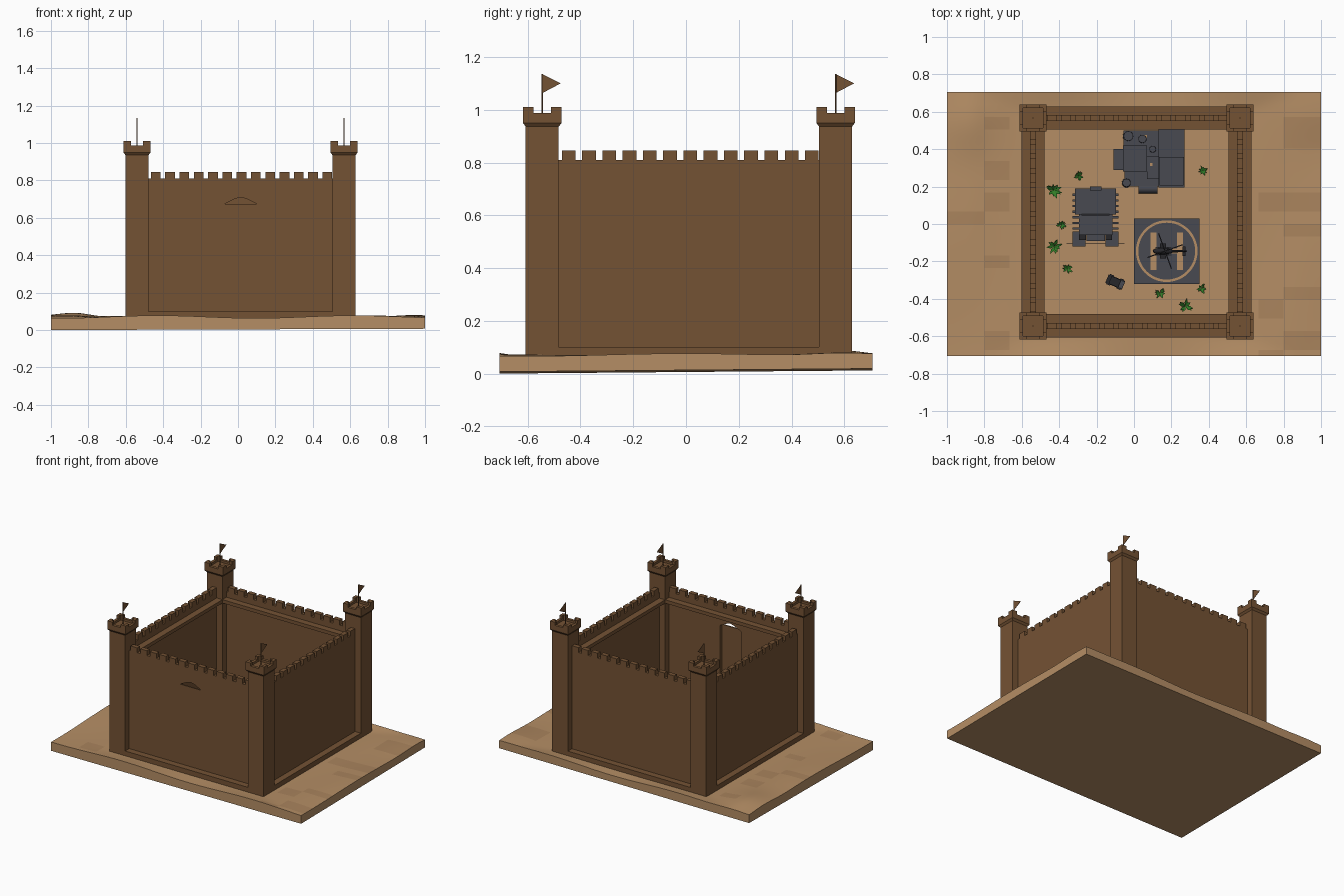
import bpy, bmesh, math, random
from math import sin, cos, pi, exp, floor
from mathutils import Vector, Matrix

cube = bpy.data.objects.get("Cube")
if cube:
    bpy.data.objects.remove(cube)
rng = random.Random(4)


def material(name, r, g, b):
    m = bpy.data.materials.new(name)
    m.use_nodes = True
    m.diffuse_color = (r, g, b, 1)
    m.node_tree.nodes["Principled BSDF"].inputs["Base Color"].default_value = (r, g, b, 1)
    return m


SAND = material("sand", .46, .27, .13)
DARK_SAND = material("dark sand", .4, .23, .11)
STONE = material("brown stone", .175, .085, .034)
GRAY = material("slate gray", .065, .067, .082)
BLACK = material("charcoal", .02, .02, .024)
GREEN = material("leaf green", .03, .2, .02)


def finish(name, bm, *mats):
    bmesh.ops.recalc_face_normals(bm, faces=bm.faces)
    mesh = bpy.data.meshes.new(name)
    bm.to_mesh(mesh)
    bm.free()
    ob = bpy.data.objects.new(name, mesh)
    bpy.context.collection.objects.link(ob)
    for m in mats:
        mesh.materials.append(m)
    return ob


def add_box(bm, x0, x1, y0, y1, z0, z1):
    mid = Vector((x0 + x1, y0 + y1, z0 + z1)) / 2
    size = Matrix.Diagonal((x1 - x0, y1 - y0, z1 - z0, 1))
    bmesh.ops.create_cube(bm, size=1, matrix=Matrix.Translation(mid) @ size)


def boxes(name, mat, *items):
    bm = bmesh.new()
    for item in items:
        add_box(bm, *item)
    return finish(name, bm, mat)


def prism(name, mat, points, offset):
    bm = bmesh.new()
    face = bm.faces.new([bm.verts.new(p) for p in points])
    ext = bmesh.ops.extrude_face_region(bm, geom=[face], use_keep_orig=True)
    bmesh.ops.translate(bm, vec=offset, verts=[v for v in ext["geom"] if isinstance(v, bmesh.types.BMVert)])
    return finish(name, bm, mat)


def cone(name, mat, loc, r1, r2, depth, sides=16, rot=(0, 0, 0)):
    bm = bmesh.new()
    bmesh.ops.create_cone(bm, cap_ends=True, segments=sides, radius1=r1, radius2=r2, depth=depth)
    ob = finish(name, bm, mat)
    ob.location, ob.rotation_euler = loc, rot
    return ob


def smooth(ob):
    bpy.ops.object.select_all(action="DESELECT")
    ob.select_set(True)
    bpy.context.view_layer.objects.active = ob
    bpy.ops.object.shade_smooth_by_angle()


# Sandy ground slab with dunes outside the walls
def height(x, y):
    edge = min(1, max(0, (abs(x - .015) - .62) / .25, (abs(y) - .62) / .09))
    wave = .006 + .008 * sin(6 * x + 1) * cos(5 * y)
    left = .028 * exp(-((x + .88) ** 2 + (y - .55) ** 2) / .03)
    right = .013 * exp(-((x - 1) ** 2 + (y - .6) ** 2) / .03)
    return .065 + edge * (wave + left + right)


bm = bmesh.new()
bmesh.ops.create_grid(bm, x_segments=60, y_segments=42, size=1)
for v in bm.verts:
    v.co.y *= .707
    v.co.z = height(v.co.x, v.co.y)
shade = {}
for f in bm.faces:
    c = f.calc_center_median()
    tile = (floor(c.x * 5), floor(c.y * 12))
    dark = shade.setdefault(tile, rng.random() < .2)
    f.material_index = int(dark and abs(c.x) > .66)
rim = [e for e in bm.edges if e.is_boundary]
skirt = bmesh.ops.extrude_edge_only(bm, edges=rim)["geom"]
for v in skirt:
    if isinstance(v, bmesh.types.BMVert):
        v.co.z = .0095 + .0035 * v.co.x + .0085 * v.co.y
for f in skirt:
    if isinstance(f, bmesh.types.BMFace):
        f.material_index = 0
bmesh.ops.edgeloop_fill(bm, edges=[e for e in bm.edges if e.is_boundary])
smooth(finish("ground", bm, SAND, DARK_SAND))

# Corner towers with battlement caps and pennants
LEFT, RIGHT, FRONT, BACK = -.54, .567, -.545, .567
HALF, CAP, THIN = .0625, .073, .016
for x in (LEFT, RIGHT):
    for y in (FRONT, BACK):
        place = ("left" if x > 0 else "right") + ("_front" if y < 0 else "_back")
        boxes("tower_" + place, STONE, (x - HALF, x + HALF, y - HALF, y + HALF, .03, .945))
        cone("corbel_" + place, STONE, (x, y, .943), HALF * 2 ** .5, CAP * 2 ** .5, .014, 4, (0, 0, pi / 4))
        cap = [(x - CAP, x + CAP, y - CAP, y + CAP, .95, .972)]
        for s in (-1, 1):
            for t in (-1, 1):
                for a, b in ((.04, .02), (.02, .04)):
                    xs = sorted((x + s * CAP, x + s * (CAP - a)))
                    ys = sorted((y + t * CAP, y + t * (CAP - b)))
                    cap.append((*xs, *ys, .97, 1.01))
            xs = sorted((x + s * CAP, x + s * (CAP - .02)))
            ys = sorted((y + s * CAP, y + s * (CAP - .02)))
            cap.append((*xs, y - .04, y + .04, .97, .988))
            cap.append((x - .04, x + .04, *ys, .97, .988))
        boxes("battlement_" + place, STONE, *cap)
        cone("flagpole_" + place, STONE, (x, y, 1.05), .003, .003, .17, 8)
        prism("pennant_" + place, STONE, [(x - .001, y, 1.135), (x - .001, y, 1.063), (x - .001, y + .07, 1.1)], (.002, 0, 0))

# Curtain walls: plinth, thin wall, inner walkway and merlons
DOOR0, DOOR1, SILL, PEAK = -.07, .1, .675, .71


def curtain(name, along_x, line, inward):
    a, b = (LEFT, RIGHT) if along_x else (FRONT, BACK)
    a, b = a + HALF, b - HALF

    def span(u0, u1, v0, v1, z0, z1):
        v0, v1 = sorted((line + inward * v0, line + inward * v1))
        return (u0, u1, v0, v1, z0, z1) if along_x else (v0, v1, u0, u1, z0, z1)

    step = (b - a) / 12.85
    merlons = [span(a + .012 + i * step, a + .064 + i * step, -THIN, THIN, .808, .845) for i in range(13)]
    boxes(name + "_merlons", STONE, *merlons)
    boxes(name + "_plinth", STONE, span(a, b, -HALF, HALF, .03, .1))
    boxes(name + "_walkway", STONE, span(a, b, THIN, HALF, .745, .77))
    if name == "front_wall":
        y = line - THIN
        outline = [(a, .1), (a, .81), (b, .81), (b, .1), (DOOR1, .1), (DOOR1, SILL), (.045, .702),
                   (.015, PEAK), (-.015, .702), (DOOR0, SILL), (DOOR0, .1)]
        prism(name, STONE, [(u, y, z) for u, z in outline], (0, 2 * THIN, 0))
        boxes("gate_panel", STONE, span(DOOR0, DOOR1, -THIN, -THIN / 2, .1, SILL))
    else:
        boxes(name, STONE, span(a, b, -THIN, THIN, .1, .81))


curtain("front_wall", True, FRONT, 1)
curtain("back_wall", True, BACK, -1)
curtain("right_wall", False, LEFT, 1)
curtain("left_wall", False, RIGHT, -1)

# Helipad with painted ring and bars
G = .062
PX, PY = .175, -.145
boxes("helipad", GRAY, (0, .35, PY - .175, PY + .175, G, .085))
bm = bmesh.new()
rings = [[bm.verts.new((PX + r * cos(i * pi / 24), PY + r * sin(i * pi / 24), z)) for i in range(48)]
         for r, z in ((.165, .085), (.165, .087), (.152, .087), (.152, .085))]
for ra, rb in zip(rings, rings[1:] + rings[:1]):
    for i in range(48):
        j = (i + 1) % 48
        bm.faces.new((ra[i], ra[j], rb[j], rb[i]))
finish("helipad_ring", bm, SAND)
boxes("helipad_bars", SAND, *[(x - .016, x + .016, PY - .1, PY + .1, .085, .087) for x in (PX - .07, PX + .07)],
      (PX - .054, PX + .054, PY - .014, PY + .014, .085, .087))

# Helicopter
bm = bmesh.new()
bmesh.ops.create_uvsphere(bm, u_segments=16, v_segments=10, radius=1,
                          matrix=Matrix.Translation((.155, PY, .118)) @ Matrix.Diagonal((.055, .018, .02, 1)))
smooth(finish("helicopter_body", bm, BLACK))
cone("helicopter_tail", BLACK, (.225, PY, .123), .009, .004, .11, 8, (0, pi / 2, 0))
boxes("helicopter_fittings", BLACK, (.268, .284, PY - .002, PY + .002, .118, .15),
      (.258, .276, PY - .025, PY + .025, .122, .125), (.14, .17, PY - .04, PY + .04, .112, .116),
      (.162, .17, PY - .004, PY + .004, .13, .147),
      *[(.115, .2, PY + s - .003, PY + s + .003, .087, .092) for s in (-.02, .02)],
      *[(x, x + .005, PY - .02, PY + .02, .09, .108) for x in (.13, .18)])
for i in range(4):
    blade = boxes("rotor_blade", BLACK, (0, .1, -.003, .003, 0, .003))
    blade.location = (.166, PY, .146)
    blade.rotation_euler.z = .35 + i * pi / 2

# Factory block with hall, annex, tanks and stacks
boxes("factory_hall", GRAY, (.13, .27, .355, .505, G, .2), (.14, .262, .2, .355, G, .17),
      (.13, .14, .195, .36, G, .18), (.262, .27, .195, .36, G, .18), (.13, .27, .195, .205, G, .18))
boxes("factory_annex", GRAY, (-.055, .13, .36, .5, G, .16), (-.06, .07, .28, .42, G, .18),
      (-.11, -.06, .29, .4, G, .11), (-.05, .13, .2, .29, G, .12), (.07, .13, .24, .36, G, .14))
for x, y, r, z in ((-.04, .22, .025, .15), (-.03, .47, .03, .18), (.045, .455, .025, .19), (.1, .4, .02, .2)):
    smooth(cone("factory_stack", GRAY, (x, y, (z + G) / 2), r, r * .85, z - G))
smooth(cone("factory_tank", GRAY, (.075, .19, .09), .026, .026, .1, 16, (0, pi / 2, 0)))
boxes("factory_roof_lights", SAND, (.04, .07, .46, .475, .16, .165), (.085, .1, .31, .325, .14, .145))

# Barracks block with ribbed sides and two front bays
BX = -.205
boxes("barracks", GRAY, (BX - .11, BX + .11, .05, .19, G, .17), (BX - .09, BX + .09, -.06, .05, G, .15),
      (BX - .03, BX + .03, .18, .2, G, .18), (BX - .05, BX + .05, -.09, -.06, G, .11),
      *[(BX + s - .035, BX + s + .035, -.12, -.04, G, .13) for s in (-.088, .088)],
      *[(BX - .123, BX + .123, y, y + .012, G, .15) for y in (-.03, 0, .03, .06, .09, .12, .15)])
boxes("barracks_details", BLACK, (BX - .155, BX + .155, -.108, -.103, .12, .125),
      *[(BX + s - .018, BX + s + .018, -.085, -.055, .13, .14) for s in (-.07, .07)],
      (BX - .075, BX + .075, .045, .055, .15, .175))

# Small patrol car
for ob in (boxes("car_body", BLACK, (-.048, .048, -.024, .024, .012, .03), (-.03, .025, -.022, .022, .03, .046)),
           boxes("car_wheels", BLACK, *[(x - .011, x + .011, y - .005, y + .005, 0, .022)
                                        for x in (-.03, .03) for y in (-.024, .024)]),
           boxes("car_hood_panel", GRAY, (.027, .046, -.018, .018, .03, .032))):
    ob.location = (-.1, -.31, .065)
    ob.rotation_euler.z = -.4

# Leafy shrubs
for x, y, size in ((-.43, .18, .045), (-.295, .255, .03), (-.39, -.005, .028), (-.425, -.12, .042), (-.355, -.24, .03),
                   (.37, .285, .028), (.14, -.37, .032), (.36, -.345, .03), (.275, -.44, .042)):
    bm = bmesh.new()
    for i in range(11):
        a = i * 2.4 + rng.random()
        out = Vector((cos(a), sin(a), 0)) * size * rng.uniform(.75, 1.1)
        side = Vector((-sin(a), cos(a), 0)) * size * .2
        up = Vector((0, 0, size * rng.uniform(.5, 1.2)))
        base, tip = Vector((x, y, G)), Vector((x, y, G)) + out + up * .8
        ridge = base + out * .5 + up
        b, t, l, r = [bm.verts.new(p) for p in (base, tip, ridge + side, ridge - side)]
        bm.faces.new((b, l, t, r))
    finish("shrub", bm, GREEN)
